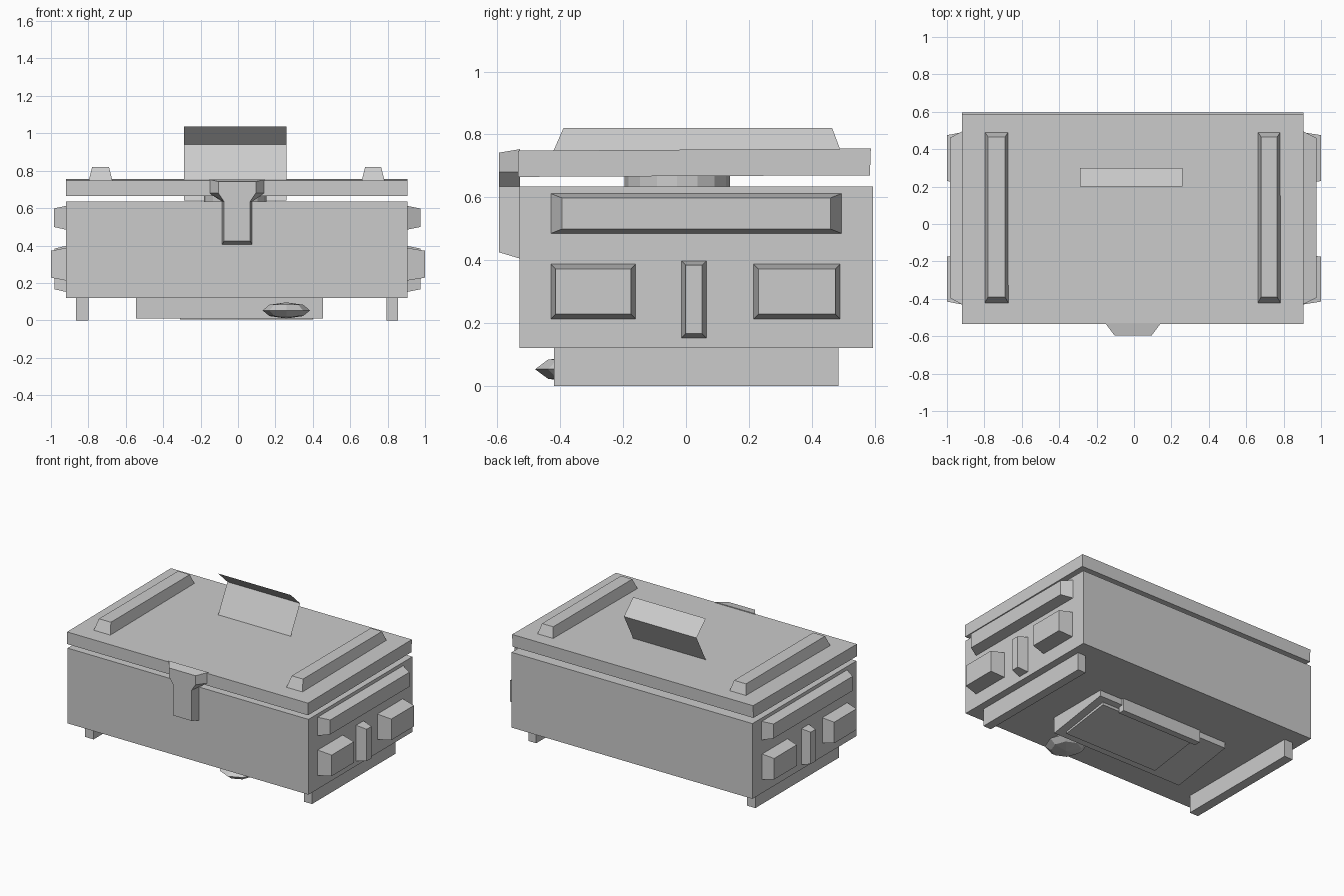
import bpy
import bmesh
from mathutils import Vector

cube = bpy.data.objects.get("Cube")
if cube:
    bpy.data.objects.remove(cube)

GREY = (0.6, 0.6, 0.6, 1)
mat = bpy.data.materials.new("plain grey")
mat.use_nodes = True
mat.diffuse_color = GREY
mat.node_tree.nodes["Principled BSDF"].inputs["Base Color"].default_value = GREY


def finish(name, bm, closed=True):
    if closed:
        bmesh.ops.recalc_face_normals(bm, faces=bm.faces)
    mesh = bpy.data.meshes.new(name)
    bm.to_mesh(mesh)
    bm.free()
    mesh.materials.append(mat)
    obj = bpy.data.objects.new(name, mesh)
    bpy.context.collection.objects.link(obj)
    return obj


def loft(name, ring_a, ring_b):
    """Closed solid between two rings with the same number of points."""
    bm = bmesh.new()
    a = [bm.verts.new(p) for p in ring_a]
    b = [bm.verts.new(p) for p in ring_b]
    bm.faces.new(a)
    bm.faces.new(b)
    for i in range(len(a)):
        j = (i + 1) % len(a)
        bm.faces.new((a[i], a[j], b[j], b[i]))
    return finish(name, bm)


def rect(u0, u1, v0, v1, inset=0):
    return [(u0 + inset, v0 + inset), (u1 - inset, v0 + inset),
            (u1 - inset, v1 - inset), (u0 + inset, v1 - inset)]


def box(name, x0, x1, y0, y1, z0, z1):
    r = rect(x0, x1, y0, y1)
    return loft(name, [(x, y, z0) for x, y in r], [(x, y, z1) for x, y in r])


def prism(name, profile, x0, x1):
    """Extrude a y-z profile along x."""
    return loft(name, [(x0, y, z) for y, z in profile], [(x1, y, z) for y, z in profile])


LEFT, RIGHT = 0.905, -0.92

# Case body and slightly tilted lid
box("case_body", RIGHT, LEFT, -0.53, 0.595, 0.12, 0.635)
prism("lid", [(-0.535, 0.665), (0.585, 0.67), (0.588, 0.755), (-0.535, 0.748)], RIGHT, LEFT)

# Round spacer between body and lid
bm = bmesh.new()
bmesh.ops.create_cone(bm, cap_ends=True, segments=16, radius1=0.168, radius2=0.168, depth=0.08)
bmesh.ops.translate(bm, verts=bm.verts, vec=Vector((-0.015, -0.028, 0.65)))
finish("lid_spacer", bm)

# Ridges on the lid and runners under the body
for side, x0, x1 in (("left", 0.66, 0.785), ("right", -0.80, -0.67)):
    loft("lid_ridge_" + side,
         [(x, y, 0.74) for x, y in rect(x0, x1, -0.425, 0.495)],
         [(x, y, 0.82) for x, y in rect(x0 + 0.02, x1 - 0.02, -0.39, 0.465)])
for side, x0, x1 in (("left", 0.795, 0.855), ("right", -0.865, -0.80)):
    box("runner_" + side, x0, x1, -0.42, 0.485, 0, 0.125)

# Tapered pads on both ends: y range, z range, inset, height on left and right
PADS = {
    "long_rail": (-0.43, 0.495, 0.485, 0.612, 0.014, 0.07, 0.065),
    "front_pad": (-0.43, -0.16, 0.213, 0.387, 0.015, 0.095, 0.08),
    "back_pad": (0.215, 0.49, 0.213, 0.387, 0.015, 0.095, 0.08),
    "centre_strip": (-0.015, 0.065, 0.152, 0.398, 0.014, 0.07, 0.06),
}
for name, (y0, y1, z0, z1, inset, out_l, out_r) in PADS.items():
    ends = 0.035 if name == "long_rail" else inset
    for side, wall, tip in (("left", LEFT, LEFT + out_l), ("right", RIGHT, RIGHT - out_r)):
        loft(name + "_" + side,
             [(wall, y, z) for y, z in rect(y0, y1, z0, z1)],
             [(tip, y, z) for y, z in rect(y0 + ends, y1 - ends, z0 + inset, z1 - inset)])

# Front latch with a wide head and a narrow tongue
half = [(0.08, 0.405), (0.08, 0.635), (0.15, 0.68), (0.15, 0.753)]
half_out = [(0.07, 0.425), (0.07, 0.635), (0.1, 0.68), (0.1, 0.742)]


def latch_ring(pts, y):
    return [(x - 0.005, y, z) for x, z in pts] + [(-x - 0.005, y, z) for x, z in reversed(pts)]


loft("front_latch", latch_ring(half, -0.528), latch_ring(half_out, -0.595))

# Thin bent sheet rising through the lid
bm = bmesh.new()
rows = [[bm.verts.new((x, y, z)) for x in (-0.29, 0.26)]
        for y, z in ((0.14, 0.64), (0.3, 0.94), (0.2, 1.035))]
for low, high in zip(rows, rows[1:]):
    bm.faces.new((low[0], low[1], high[1], high[0]))
finish("bent_sheet", bm, closed=False)

# Wedge tray, plate and bar under the body
prism("under_tray", [(-0.22, 0.01), (0.22, 0.08), (0.22, 0.125), (-0.22, 0.125)], -0.545, 0.455)
prism("under_plate", [(-0.17, 0.005), (0.18, 0.055), (0.18, 0.08), (-0.17, 0.03)], -0.31, 0.4)
box("under_bar", -0.33, 0.28, 0.19, 0.235, 0.035, 0.125)

# Pointed grip at the front of the tray
bm = bmesh.new()
bmesh.ops.create_uvsphere(bm, u_segments=8, v_segments=4, radius=1)
for v in bm.verts:
    v.co = Vector((0.258 + v.co.x * 0.127, -0.34 + v.co.y * 0.14, 0.053 + v.co.z * 0.043))
finish("under_grip", bm)
